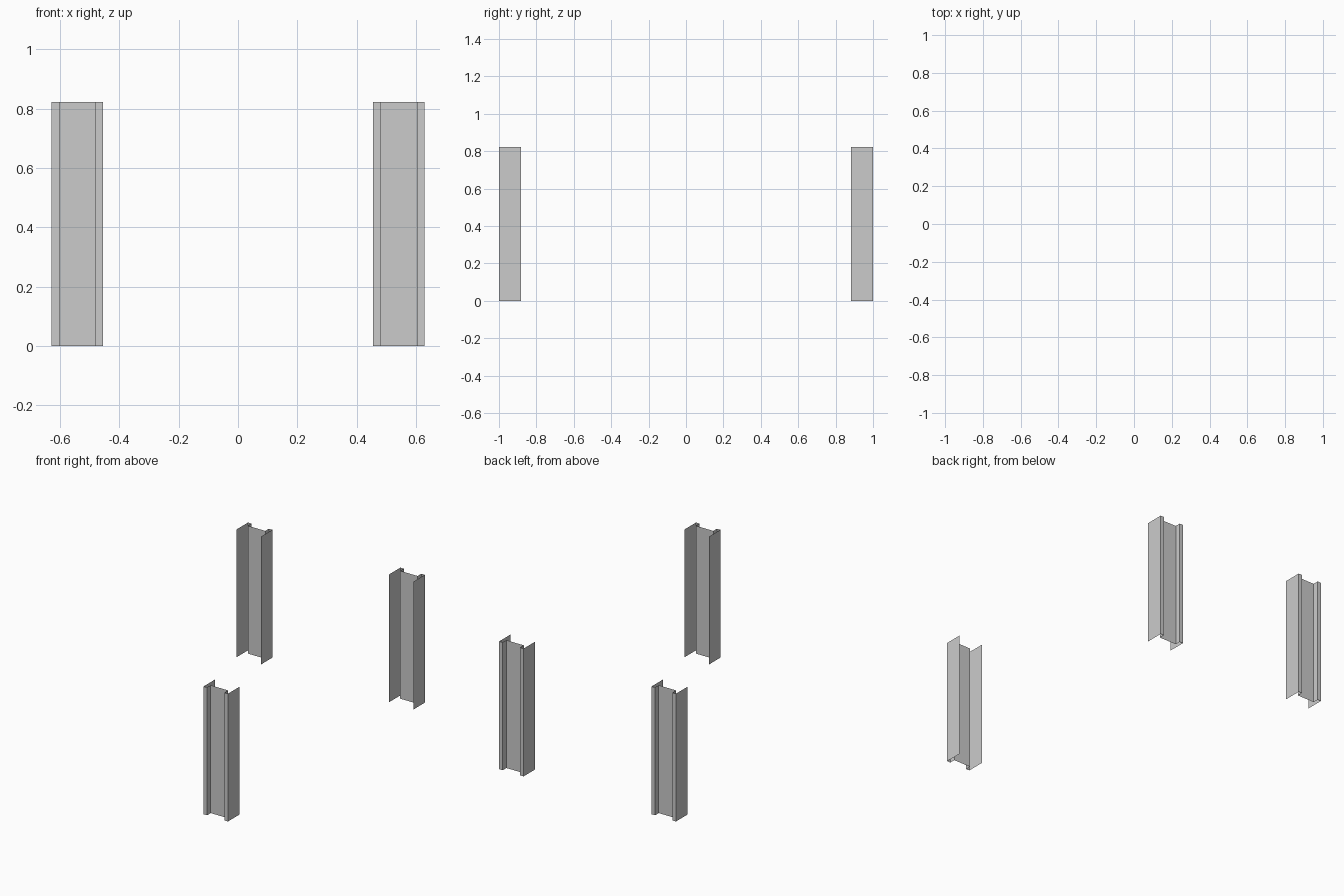
import bpy

if "Cube" in bpy.data.objects:
    bpy.data.objects.remove(bpy.data.objects["Cube"])

HEIGHT = 0.822
HALF_W = 0.087      # half width of a post across x
HALF_WEB = 0.062    # half width of the recessed web
CENTRE_X = 0.542
Y_IN, Y_WEB, Y_OUT = 0.883, 0.963, 1.0

# Open sheet-metal section: flange, lip, return, web, return, lip, flange
half = [(-HALF_W, Y_IN), (-HALF_W, Y_OUT), (-HALF_WEB, Y_OUT), (-HALF_WEB, Y_WEB)]
profile = half + [(-x, y) for x, y in reversed(half)]


def post(name, sx, sy):
    """Extrude the open section upward; the lips face the outer y end."""
    n = len(profile)
    pts = [(sx * (CENTRE_X + x), sy * y) for x, y in profile]
    verts = [(x, y, z) for z in (0, HEIGHT) for x, y in pts]
    faces = [(i, i + 1, n + i + 1, n + i) for i in range(n - 1)]
    if sx * sy < 0:
        faces = [f[::-1] for f in faces]
    mesh = bpy.data.meshes.new(name)
    mesh.from_pydata(verts, [], faces)
    mesh.update()
    obj = bpy.data.objects.new(name, mesh)
    bpy.context.collection.objects.link(obj)
    return obj


# Three corners carry a post; the front left corner is open
post("front_right_post", 1, -1)
post("back_right_post", 1, 1)
post("back_left_post", -1, 1)
